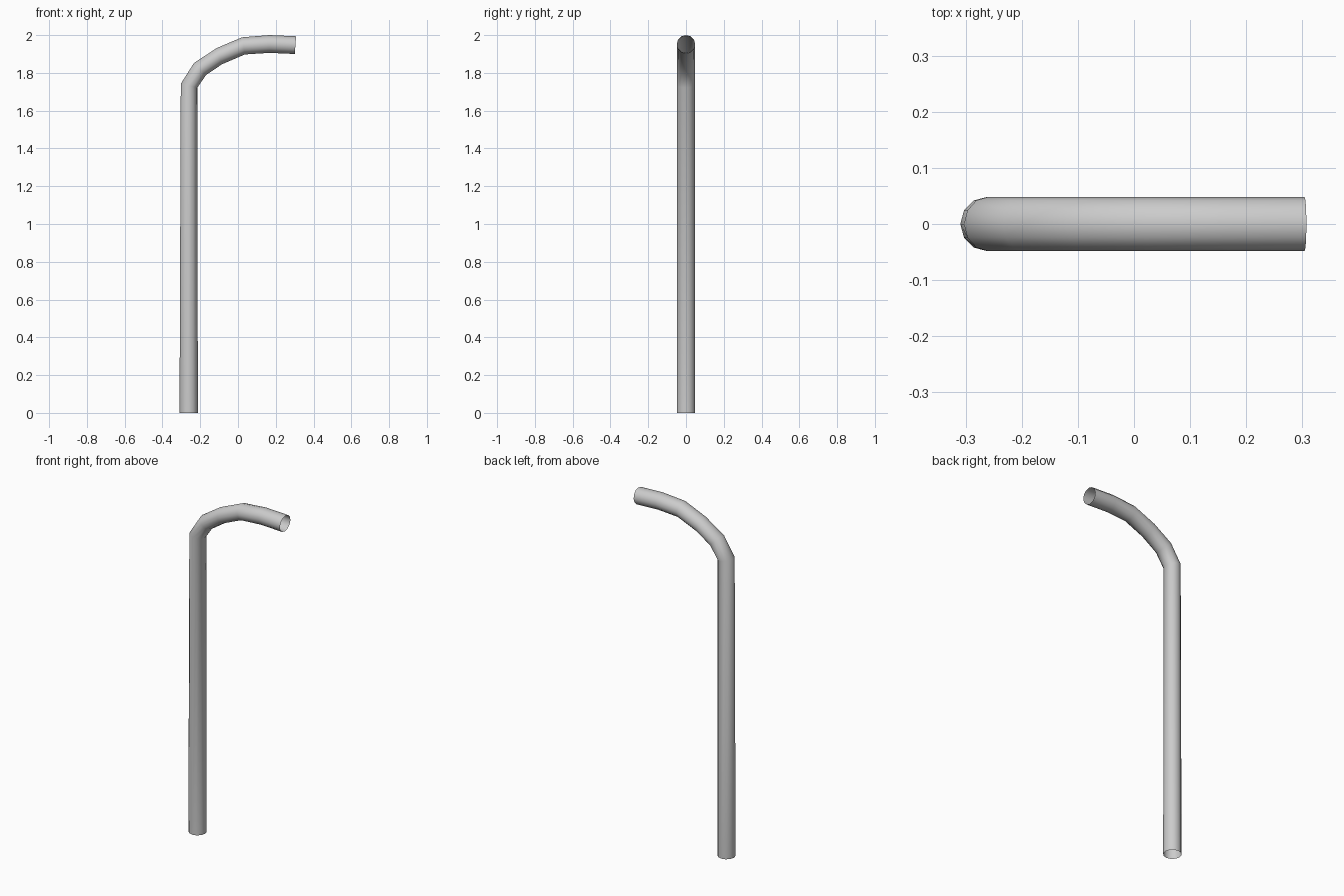
import bpy, bmesh, math

if "Cube" in bpy.data.objects:
    bpy.data.objects.remove(bpy.data.objects["Cube"])

SIDES = 12
RY = 0.0485
# Stations along the tube: x, z, tilt of ring (degrees), in-plane radius
STATIONS = [
    (-0.261, 0.0, 0, 0.0485),
    (-0.259, 1.732, 13, 0.045),
    (-0.201, 1.821, 45, 0.045),
    (-0.098, 1.889, 72, 0.045),
    (0.029, 1.943, 80, 0.046),
    (0.165, 1.953, 90, 0.047),
    (0.304, 1.947, 94, 0.047),
]

# Open bent tube swept through the stations
bm = bmesh.new()
rings = []
for x, z, tilt, r in STATIONS:
    t = math.radians(tilt)
    ring = []
    for i in range(SIDES):
        a = 2 * math.pi * i / SIDES
        u = r * math.cos(a)
        ring.append(bm.verts.new((x + u * math.cos(t), RY * math.sin(a),
                                  z - u * math.sin(t))))
    rings.append(ring)
for lo, hi in zip(rings, rings[1:]):
    for i in range(SIDES):
        j = (i + 1) % SIDES
        bm.faces.new((lo[i], lo[j], hi[j], hi[i]))
for f in bm.faces:
    f.smooth = True

mesh = bpy.data.meshes.new("bent_pipe")
bm.to_mesh(mesh)
bm.free()
pipe = bpy.data.objects.new("bent_pipe", mesh)
bpy.context.collection.objects.link(pipe)
